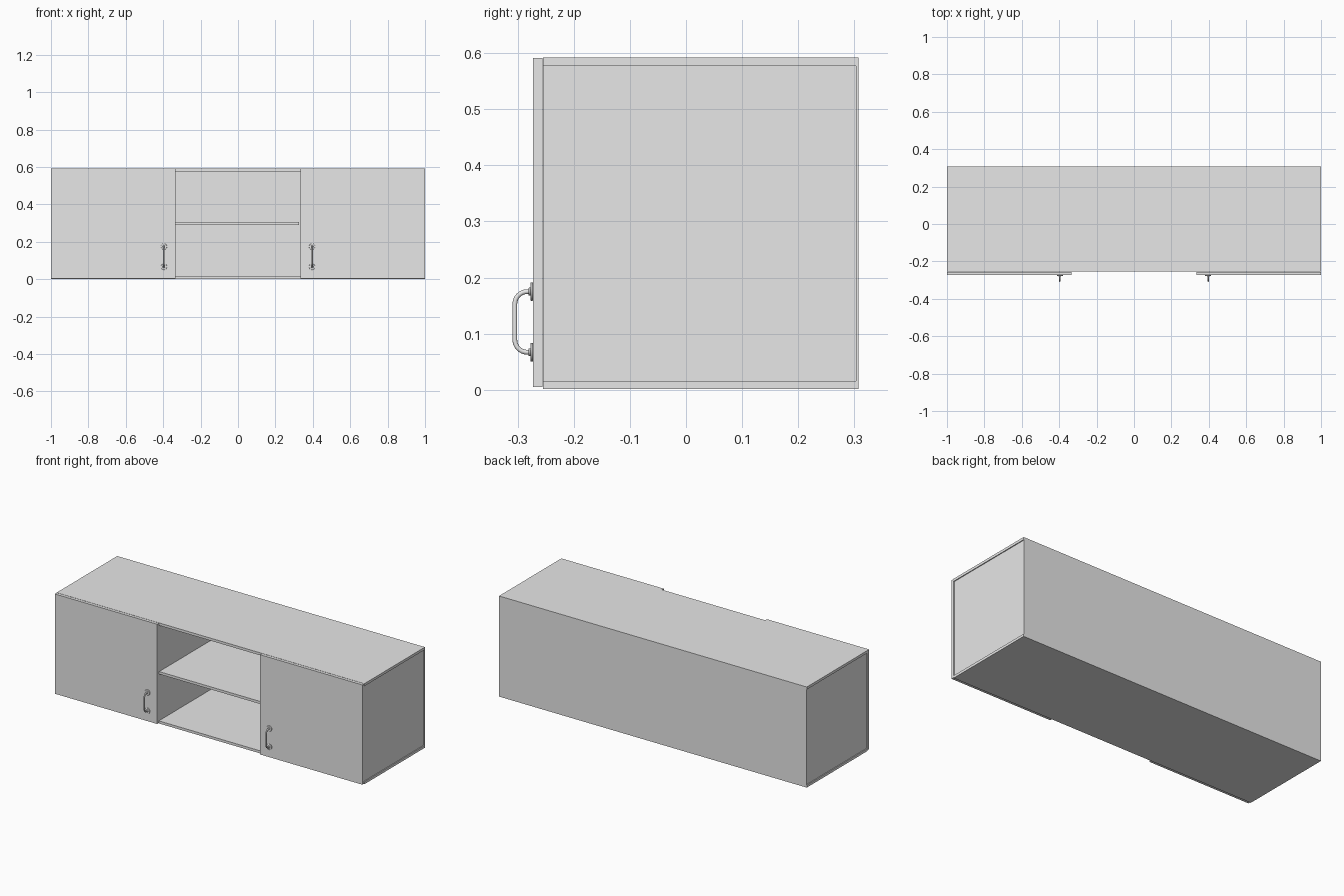
import bpy, math
from mathutils import Vector

if "Cube" in bpy.data.objects:
    bpy.data.objects.remove(bpy.data.objects["Cube"])

grey = bpy.data.materials.new("light_grey")
grey.diffuse_color = (0.8, 0.8, 0.8, 1)
grey.use_nodes = True
grey.node_tree.nodes["Principled BSDF"].inputs["Base Color"].default_value = grey.diffuse_color


def box(name, x, y, z):
    """Box from (min, max) ranges on each axis."""
    bpy.ops.mesh.primitive_cube_add(size=1)
    o = bpy.context.object
    o.name = name
    for v in o.data.vertices:
        v.co = Vector([r[0] if c < 0 else r[1] for c, r in zip(v.co, (x, y, z))])
    o.data.materials.append(grey)
    return o


def rod(name, x, y, z, radius, depth):
    """Round disc facing the front."""
    bpy.ops.mesh.primitive_cylinder_add(vertices=32, radius=radius, depth=depth,
                                        location=(x, y, z), rotation=(math.pi / 2, 0, 0))
    o = bpy.context.object
    o.name = name
    o.data.materials.append(grey)
    bpy.ops.object.shade_smooth_by_angle()
    bev = o.modifiers.new("soft_rim", "BEVEL")
    bev.width, bev.segments, bev.limit_method = 0.0015, 2, 'ANGLE'
    return o


FRONT, BACK = -0.255, 0.307

# carcass: top and bottom boards, thin back sheet
box("top_board", (-1, 1), (FRONT, BACK), (0.577, 0.592))
box("bottom_board", (-1, 1), (FRONT, BACK), (0.001, 0.016))
box("back_panel", (-0.999, 0.999), (0.303, BACK), (0.004, 0.59))

# middle open shelf
box("middle_shelf", (-0.335, 0.327), (FRONT + 0.002, 0.303), (0.290, 0.305))

for side, s in (("left", -1), ("right", 1)):
    def span(a, b):
        return tuple(sorted((s * a, s * b)))
    # side panel set slightly in from the board ends, and inner divider
    box(side + "_side_panel", span(0.98, 0.995), (FRONT, 0.303), (0.016, 0.577))
    box(side + "_divider", span(0.336, 0.351), (FRONT, 0.303), (0.016, 0.577))
    # door
    box(side + "_door", span(0.335, 0.999), (-0.273, FRONT - 0.0005), (0.005, 0.591))

    # handle: bent rod with rounded corners on two round plates
    hx, lo, hi, out, r = s * 0.396, 0.067, 0.175, -0.305, 0.022
    pts = [(-0.272, lo)]
    for cz, start in ((lo + r, 0), (hi - r, 90)):
        for i in range(9):
            a = math.radians(start + i * 90 / 8)
            pts.append((out + r - r * math.sin(a), cz - r * math.cos(a)))
    pts.append((-0.272, hi))
    curve = bpy.data.curves.new(side + "_handle_bar", 'CURVE')
    curve.dimensions = '3D'
    curve.bevel_depth, curve.bevel_resolution = 0.0042, 4
    sp = curve.splines.new('POLY')
    sp.points.add(len(pts) - 1)
    for p, (y, z) in zip(sp.points, pts):
        p.co = (hx, y, z, 1)
    sp.use_smooth = True
    curve.materials.append(grey)
    bar = bpy.data.objects.new(side + "_handle_bar", curve)
    bpy.context.collection.objects.link(bar)
    for end, z in (("lower", lo), ("upper", hi)):
        rod(f"{side}_{end}_handle_plate", hx, -0.275, z, 0.0165, 0.005)
        rod(f"{side}_{end}_handle_collar", hx, -0.278, z, 0.007, 0.006)
